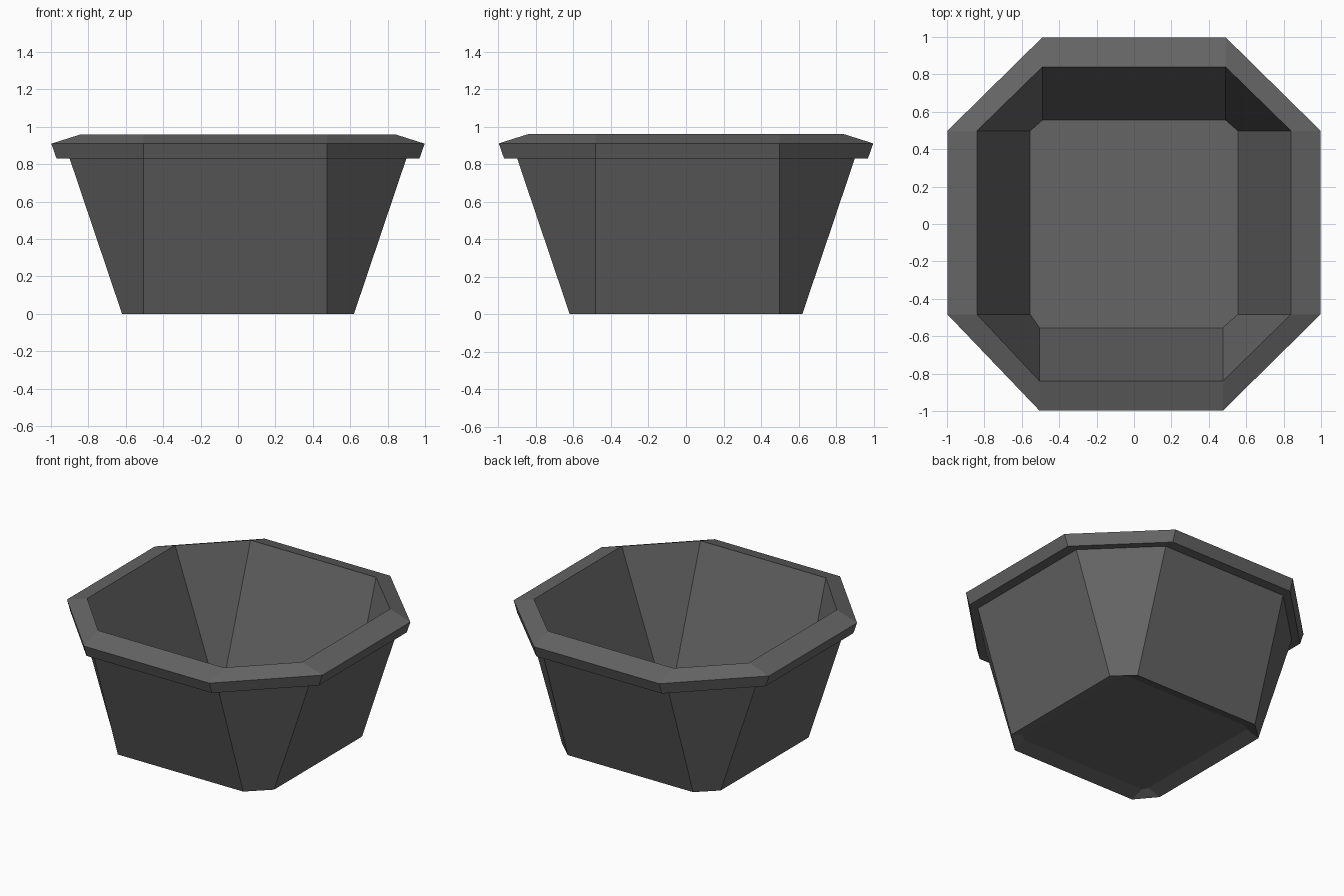
import bpy, bmesh

if "Cube" in bpy.data.objects:
    bpy.data.objects.remove(bpy.data.objects["Cube"])


def ring_points(r, z):
    """Octagon whose long sides keep their length while the corner cuts grow with r."""
    return [(-0.505, -r, z), (0.475, -r, z), (r, -0.483, z), (r, 0.498, z),
            (0.49, r, z), (-0.49, r, z), (-r, 0.498, z), (-r, -0.483, z)]


# Pot section (half width, height): from recessed base, up the outside, over the rim, to inner floor
section = [(0.525, 0.033), (0.62, 0.0), (0.90, 0.83), (0.97, 0.83),
           (0.998, 0.91), (0.84, 0.96), (0.555, 0.12)]

bm = bmesh.new()
rings = [[bm.verts.new(p) for p in ring_points(r, z)] for r, z in section]

# Walls between neighbouring rings
for low, high in zip(rings, rings[1:]):
    for i in range(8):
        j = (i + 1) % 8
        bm.faces.new((low[i], low[j], high[j], high[i]))

# Underside of the base and inner floor
bm.faces.new(list(reversed(rings[0])))
bm.faces.new(rings[-1])
bmesh.ops.recalc_face_normals(bm, faces=bm.faces[:])

mesh = bpy.data.meshes.new("planter_pot")
bm.to_mesh(mesh)
bm.free()

pot = bpy.data.objects.new("planter_pot", mesh)
bpy.context.collection.objects.link(pot)

# Dark grey clay
clay = bpy.data.materials.new("dark_grey")
clay.diffuse_color = (0.13, 0.13, 0.13, 1)
clay.use_nodes = True
clay.node_tree.nodes["Principled BSDF"].inputs["Base Color"].default_value = clay.diffuse_color
mesh.materials.append(clay)
